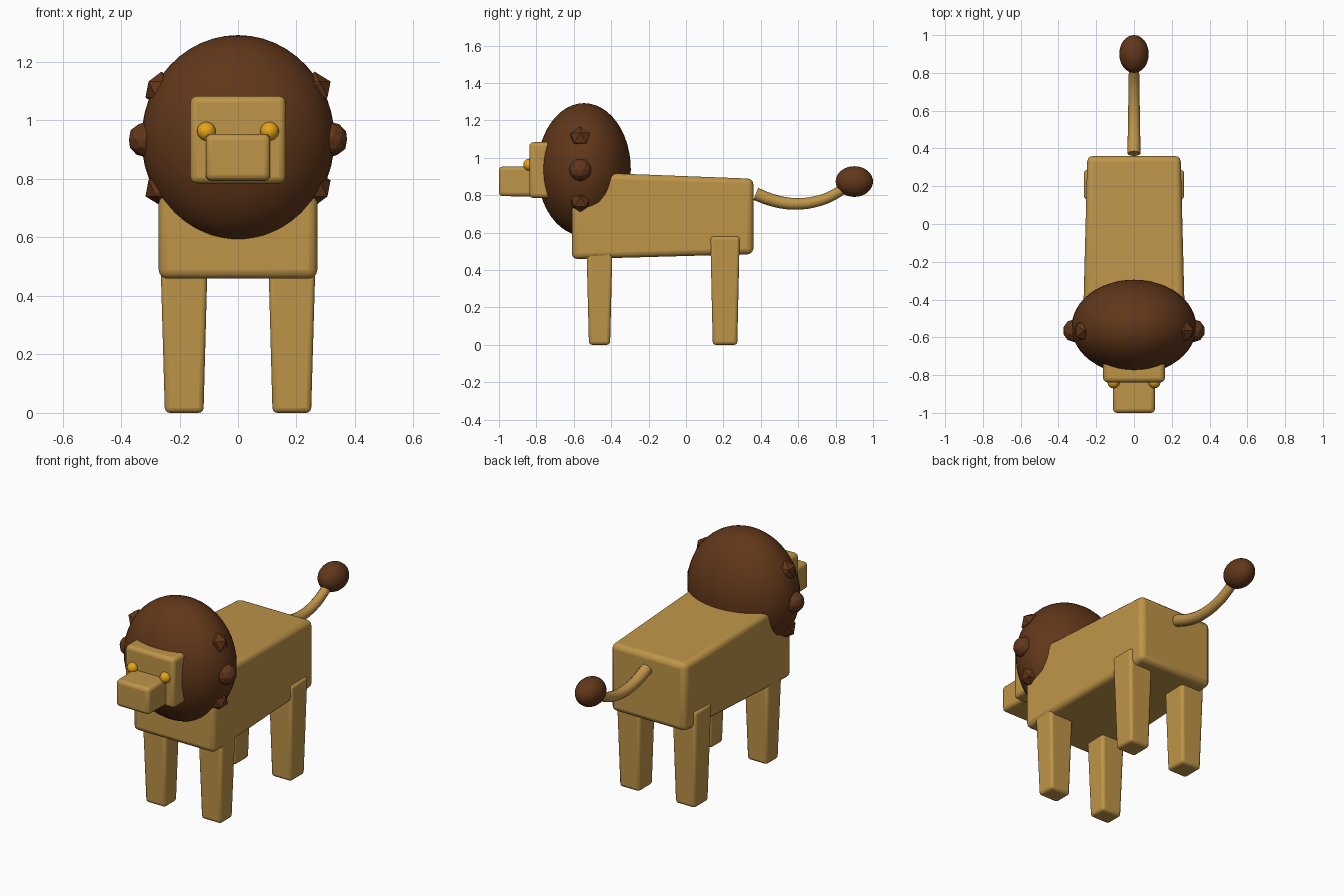
import bpy, bmesh
from mathutils import Vector

if "Cube" in bpy.data.objects:
    bpy.data.objects.remove(bpy.data.objects["Cube"])


def material(name, rgb):
    m = bpy.data.materials.new(name)
    m.diffuse_color = (*rgb, 1)
    m.use_nodes = True
    m.node_tree.nodes["Principled BSDF"].inputs["Base Color"].default_value = m.diffuse_color
    return m


FUR = material("tan_fur", (0.52, 0.30, 0.065))
BROWN = material("brown_hair", (0.12, 0.038, 0.01))
AMBER = material("amber", (0.80, 0.37, 0.01))


def finish(ob, name, mat):
    ob.name = name
    ob.data.materials.append(mat)
    bpy.ops.object.select_all(action='DESELECT')
    ob.select_set(True)
    bpy.context.view_layer.objects.active = ob
    return ob


def hexa(name, rect_a, rect_b, axis, a, b, bevel):
    """Tapered, rounded box: rectangles (u0, u1, v0, v1) at a and b along axis."""
    bm = bmesh.new()
    for (u0, u1, v0, v1), w in ((rect_a, a), (rect_b, b)):
        for u in (u0, u1):
            for v in (v0, v1):
                bm.verts.new((u, w, v) if axis == 'y' else (u, v, w))
    bmesh.ops.convex_hull(bm, input=bm.verts[:])
    bmesh.ops.dissolve_limit(bm, angle_limit=0.01, verts=bm.verts[:], edges=bm.edges[:])
    bmesh.ops.recalc_face_normals(bm, faces=bm.faces[:])
    me = bpy.data.meshes.new(name)
    bm.to_mesh(me)
    bm.free()
    ob = bpy.data.objects.new(name, me)
    bpy.context.collection.objects.link(ob)
    mod = ob.modifiers.new("round", 'BEVEL')
    mod.width, mod.segments = bevel, 3
    finish(ob, name, FUR)
    bpy.ops.object.shade_smooth_by_angle(angle=0.7)
    return ob


def ball(name, loc, radii, mat, seg=40):
    bpy.ops.mesh.primitive_uv_sphere_add(segments=seg, ring_count=seg // 2, location=loc)
    ob = finish(bpy.context.object, name, mat)
    ob.scale = radii
    bpy.ops.object.shade_smooth()
    return ob


# Torso, head and muzzle
hexa("body", (-0.272, 0.272, 0.458, 0.925), (-0.247, 0.247, 0.485, 0.888), 'y', -0.61, 0.36, 0.03)
hexa("head", (-0.163, 0.163, 0.785, 1.083), (-0.165, 0.165, 0.785, 1.085), 'y', -0.838, -0.52, 0.022)
hexa("muzzle", (-0.11, 0.11, 0.795, 0.953), (-0.112, 0.112, 0.793, 0.955), 'y', -1.0, -0.80, 0.02)

# Mane
ball("mane", (0, -0.545, 0.937), (0.33, 0.25, 0.355), BROWN, 48)

for side, s in (("right", 1), ("left", -1)):
    # Legs, tapering to the feet
    for name, top, (y0, y1) in (("front_leg", 0.52, (-0.532, -0.393)), ("hind_leg", 0.58, (0.13, 0.287))):
        foot = sorted((s * 0.118, s * 0.25)) + [y0 + 0.013, y1 - 0.013]
        hip = sorted((s * 0.104, s * 0.265)) + [y0, y1]
        hexa(f"{name}_{side}", foot, hip, 'z', 0, top, 0.017)
    # Eyes
    ball(f"eye_{side}", (s * 0.108, -0.838, 0.963), (0.032,) * 3, AMBER, 20)
    # Faceted tufts on the sides of the mane
    for i, (x, z) in enumerate(((0.262, 0.768), (0.315, 0.935), (0.262, 1.106))):
        bpy.ops.mesh.primitive_ico_sphere_add(subdivisions=2 if i == 1 else 1, radius=0.061,
                                              location=(s * x, -0.565, z))
        finish(bpy.context.object, f"mane_tuft_{side}_{i + 1}", BROWN)

# Tail: a tapering tube
cu = bpy.data.curves.new("tail", 'CURVE')
cu.dimensions = '3D'
cu.bevel_depth, cu.bevel_resolution, cu.use_fill_caps = 0.033, 4, True
path = [(0.373, 0.807), (0.45, 0.777), (0.53, 0.758), (0.61, 0.754), (0.69, 0.765), (0.77, 0.792), (0.88, 0.86)]
sp = cu.splines.new('BEZIER')
sp.bezier_points.add(len(path) - 1)
for i, (p, (y, z)) in enumerate(zip(sp.bezier_points, path)):
    p.co = Vector((0, y, z))
    p.handle_left_type = p.handle_right_type = 'AUTO'
    p.radius = 1.05 - 0.04 * i
sp.resolution_u = 4
tail = bpy.data.objects.new("tail", cu)
bpy.context.collection.objects.link(tail)
finish(tail, "tail", FUR)
bpy.ops.object.convert(target='MESH')
bpy.ops.object.shade_smooth_by_angle(angle=0.7)

# Tail tip
ball("tail_tip", (0, 0.90, 0.873), (0.078, 0.10, 0.082), BROWN, 32)
